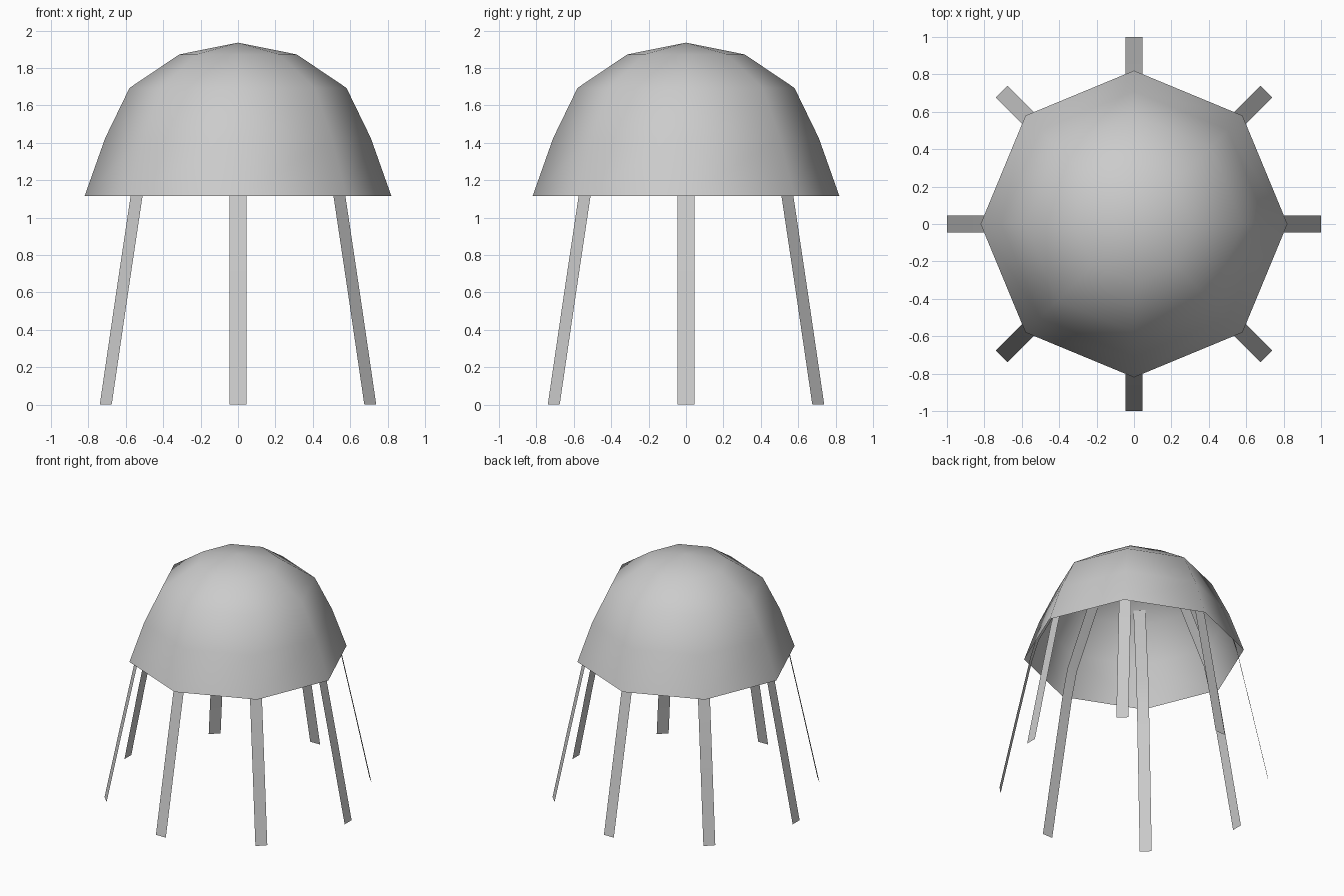
import bpy
import bmesh
from math import sin, cos, pi

if "Cube" in bpy.data.objects:
    bpy.data.objects.remove(bpy.data.objects["Cube"])

SIDES = 8


def make_object(name, bm):
    mesh = bpy.data.meshes.new(name)
    bm.to_mesh(mesh)
    bm.free()
    ob = bpy.data.objects.new(name, mesh)
    bpy.context.collection.objects.link(ob)
    for p in mesh.polygons:
        p.use_smooth = True
    return ob


# Open eight-sided bell: (radius, height) profile from rim to top
bell_profile = [(0.82, 1.115), (0.71, 1.425), (0.58, 1.693), (0.314, 1.872)]
bm = bmesh.new()
rings = [[bm.verts.new((r * cos(2 * pi * i / SIDES), r * sin(2 * pi * i / SIDES), z))
          for i in range(SIDES)] for r, z in bell_profile]
top = bm.verts.new((0, 0, 1.935))
for i in range(SIDES):
    j = (i + 1) % SIDES
    for lo, hi in zip(rings, rings[1:]):
        bm.faces.new((lo[i], lo[j], hi[j], hi[i]))
    bm.faces.new((rings[-1][i], rings[-1][j], top))
make_object("bell", bm)

# Flat ribbon tentacles, curving out from inside the bell to the ground
ribbon_path = [(1.0, 0.0), (0.88, 0.58), (0.767, 1.115), (0.715, 1.30), (0.46, 1.76)]
half_width = 0.045
for k in range(SIDES):
    bm = bmesh.new()
    c, s = cos(2 * pi * k / SIDES), sin(2 * pi * k / SIDES)
    rows = [[bm.verts.new((r * c - w * s, r * s + w * c, z))
             for w in (-half_width, half_width)] for r, z in ribbon_path]
    for a, b in zip(rows, rows[1:]):
        bm.faces.new((a[0], a[1], b[1], b[0]))
    make_object(f"tentacle_{k + 1}", bm)
